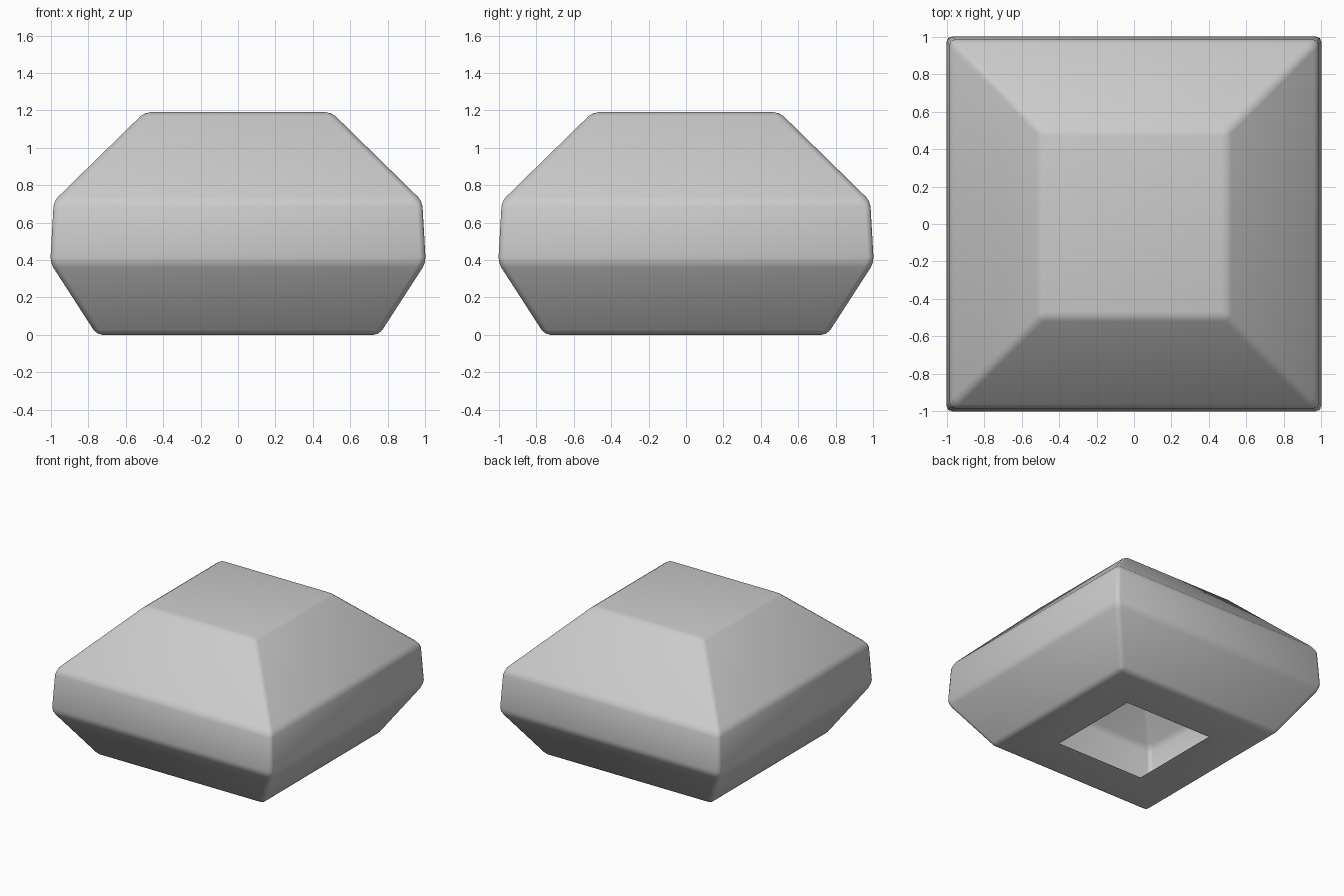
import bpy, bmesh

if "Cube" in bpy.data.objects:
    bpy.data.objects.remove(bpy.data.objects["Cube"])

# (half width, height) of the square rings, from the bottom opening to the top
PROFILE = [(0.40, 0.0), (0.755, 0.0), (1.004, 0.385), (0.985, 0.715), (0.50, 1.19)]


def square_ring(bm, r, z):
    return [bm.verts.new((x * r, y * r, z)) for x, y in ((-1, -1), (1, -1), (1, 1), (-1, 1))]


# Hollow faceted shell, open at the bottom
bm = bmesh.new()
rings = [square_ring(bm, r, z) for r, z in PROFILE]
for low, high in zip(rings, rings[1:]):
    for i in range(4):
        j = (i + 1) % 4
        bm.faces.new((low[i], low[j], high[j], high[i]))
bm.faces.new(rings[-1])

for f in bm.faces:
    f.smooth = True
mesh = bpy.data.meshes.new("faceted_shell")
bm.to_mesh(mesh)
bm.free()
shell = bpy.data.objects.new("faceted_shell", mesh)
bpy.context.collection.objects.link(shell)

# Softened edges
bevel = shell.modifiers.new("soft_edges", 'BEVEL')
bevel.width = 0.03
bevel.segments = 2
bevel.limit_method = 'ANGLE'
bevel.angle_limit = 0.35
